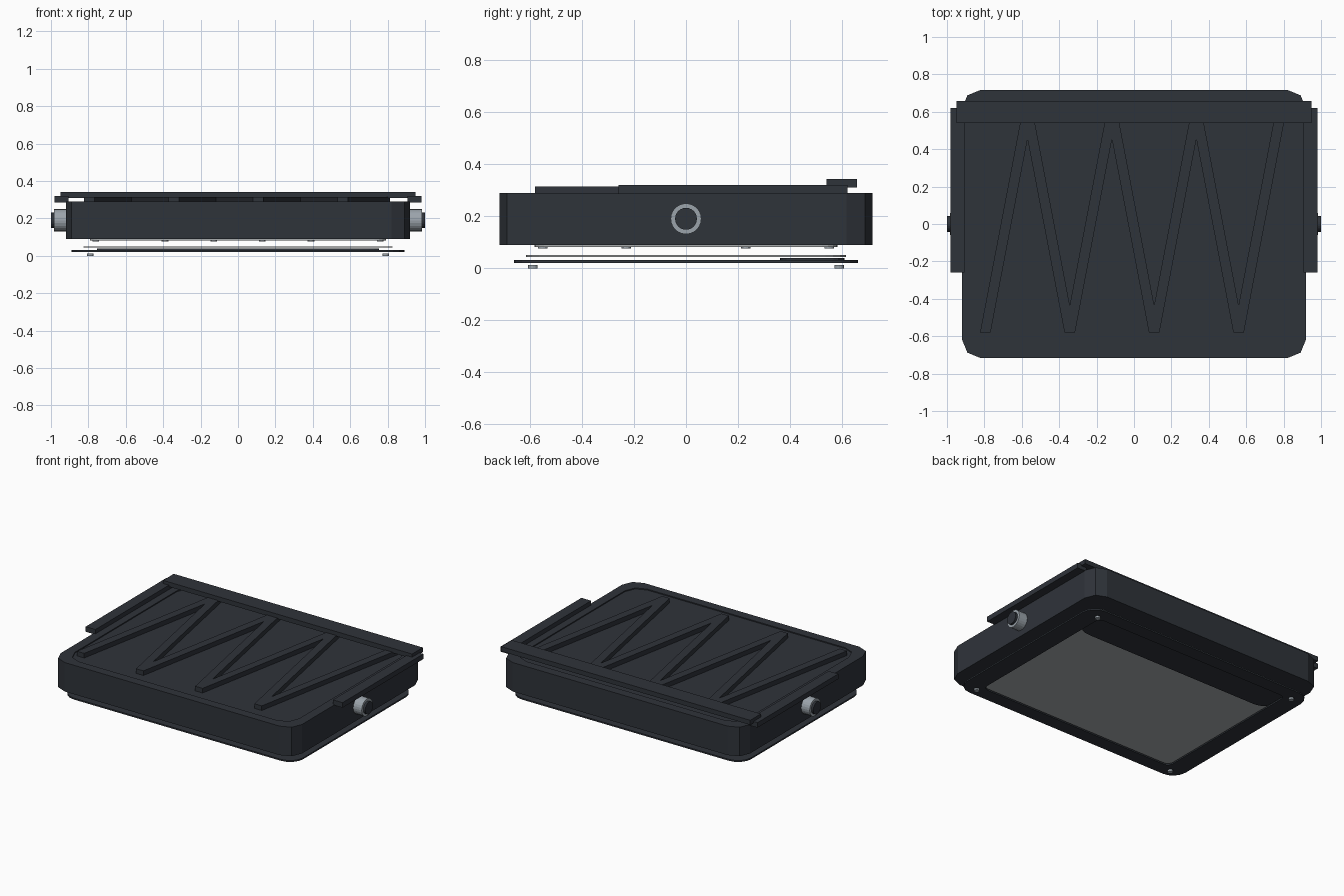
import bpy, bmesh, math
from mathutils import Matrix

if "Cube" in bpy.data.objects:
    bpy.data.objects.remove(bpy.data.objects["Cube"])


def material(name, col):
    m = bpy.data.materials.new(name)
    m.diffuse_color = (*col, 1)
    m.use_nodes = True
    m.node_tree.nodes["Principled BSDF"].inputs["Base Color"].default_value = m.diffuse_color
    return m


DARK = material("dark_shell", (0.028, 0.033, 0.042))
METAL = material("metal", (0.33, 0.37, 0.41))
GREY = material("panel_grey", (0.4, 0.42, 0.43))


def finish(name, bm, mat):
    bmesh.ops.recalc_face_normals(bm, faces=bm.faces)
    me = bpy.data.meshes.new(name)
    bm.to_mesh(me)
    bm.free()
    me.materials.append(mat)
    ob = bpy.data.objects.new(name, me)
    bpy.context.collection.objects.link(ob)
    return ob


def rounded(x, y, r, seg=2):
    """Rounded rectangle outline with half sizes x, y."""
    pts = []
    for i, (sx, sy) in enumerate([(1, 1), (-1, 1), (-1, -1), (1, -1)]):
        for k in range(seg + 1):
            a = math.pi / 2 * (i + k / seg)
            pts.append((sx * (x - r) + r * math.cos(a), sy * (y - r) + r * math.sin(a)))
    return pts


def prism(name, pts, z0, z1, mat):
    bm = bmesh.new()
    f = bm.faces.new([bm.verts.new((x, y, z0)) for x, y in pts])
    ext = bmesh.ops.extrude_face_region(bm, geom=[f])["geom"]
    bmesh.ops.translate(bm, vec=(0, 0, z1 - z0), verts=[v for v in ext if isinstance(v, bmesh.types.BMVert)])
    return finish(name, bm, mat)


def box(name, x0, x1, y0, y1, z0, z1, mat):
    return prism(name, [(x0, y0), (x1, y0), (x1, y1), (x0, y1)], z0, z1, mat)


def loft(name, loops, mat, closed=False):
    """Bridge successive (outline, z) loops; cap the ends unless closed."""
    bm = bmesh.new()
    rows = [[bm.verts.new((x, y, z)) for x, y in pts] for pts, z in loops]
    n = len(rows[0])
    for a, b in zip(rows, rows[1:] + (rows[:1] if closed else [])):
        for i in range(n):
            j = (i + 1) % n
            bm.faces.new((a[i], a[j], b[j], b[i]))
    if not closed:
        bm.faces.new(rows[0])
        bm.faces.new(rows[-1])
    return finish(name, bm, mat)


def disc(name, x, y, z0, z1, r, mat, seg=12):
    return prism(name, [(x + r * math.cos(2 * math.pi * i / seg), y + r * math.sin(2 * math.pi * i / seg))
                        for i in range(seg)], z0, z1, mat)


# Main housing with a shallow recess in its top
inner = rounded(0.855, 0.655, 0.1)
loft("housing", [(rounded(0.92, 0.717, 0.1), 0.09), (rounded(0.92, 0.717, 0.1), 0.29),
                 (inner, 0.29), (inner, 0.283)], DARK)

# Zigzag stiffening ribs
bm = bmesh.new()
xs = [-0.795 + 0.2257 * i for i in range(8)]
for i in range(7):
    y0, y1 = (-0.58, 0.6) if i % 2 == 0 else (0.6, -0.58)
    a, b, w = xs[i], xs[i + 1], 0.028
    foot = [(a - w, y0), (a + w, y0), (b + w, y1), (b - w, y1)]
    lo = [bm.verts.new((x, y, 0.28)) for x, y in foot]
    hi = [bm.verts.new((x, y, 0.315)) for x, y in foot]
    bm.faces.new(lo)
    bm.faces.new(hi)
    for k in range(4):
        m = (k + 1) % 4
        bm.faces.new((lo[k], lo[m], hi[m], hi[k]))
finish("zigzag_ribs", bm, DARK)

# Rear bar and side rails
box("rear_bar", -0.95, 0.95, 0.54, 0.657, 0.31, 0.342, DARK)
for s, side in ((-1, "left"), (1, "right")):
    x0, x1 = sorted((s * 0.906, s * 0.98))
    box(side + "_rail", x0, x1, -0.26, 0.62, 0.285, 0.32, DARK)

    # Side pivot: metal collar with dark core
    for name, r, xa, xb, mat in (("collar", 0.059, 0.9, 0.985, METAL), ("pivot_core", 0.042, 0.91, 1.0, DARK)):
        ob = disc(side + "_" + name, 0, 0, xa, xb, r, mat, 24)
        ob.data.transform(Matrix.Translation((0, 0, 0.19)) @ Matrix.Rotation(s * math.pi / 2, 4, "Y"))

# Underside panel and its screws
prism("upper_panel", rounded(0.79, 0.582, 0.06, 4), 0.081, 0.092, GREY)
spots = [(x, y) for x in (-0.39, -0.13, 0.13, 0.39) for y in (-0.55, 0.55)]
spots += [(x, y) for x in (-0.76, 0.76) for y in (-0.23, 0.23)]
for i, (x, y) in enumerate(spots):
    disc(f"screw_{i}", x, y, 0.076, 0.083, 0.018, METAL)

# Floating grey sheet, dark rear insert and bottom frame
prism("glass_sheet", rounded(0.825, 0.615, 0.08, 4), 0.044, 0.05, GREY)
insert = [(x, y * 0.48 + 0.485) for x, y in rounded(0.755, 0.26, 0.09, 4)]
prism("rear_insert", insert, 0.03, 0.04, DARK)
out, hole = rounded(0.89, 0.66, 0.1, 4), rounded(0.757, 0.565, 0.04, 4)
loft("bottom_frame", [(out, 0.021), (out, 0.031), (hole, 0.031), (hole, 0.021)], DARK, closed=True)

# Feet
for i, (x, y) in enumerate([(a, b) for a in (-0.79, 0.79) for b in (-0.588, 0.588)]):
    disc(f"foot_{i}", x, y, 0, 0.013, 0.018, METAL)
